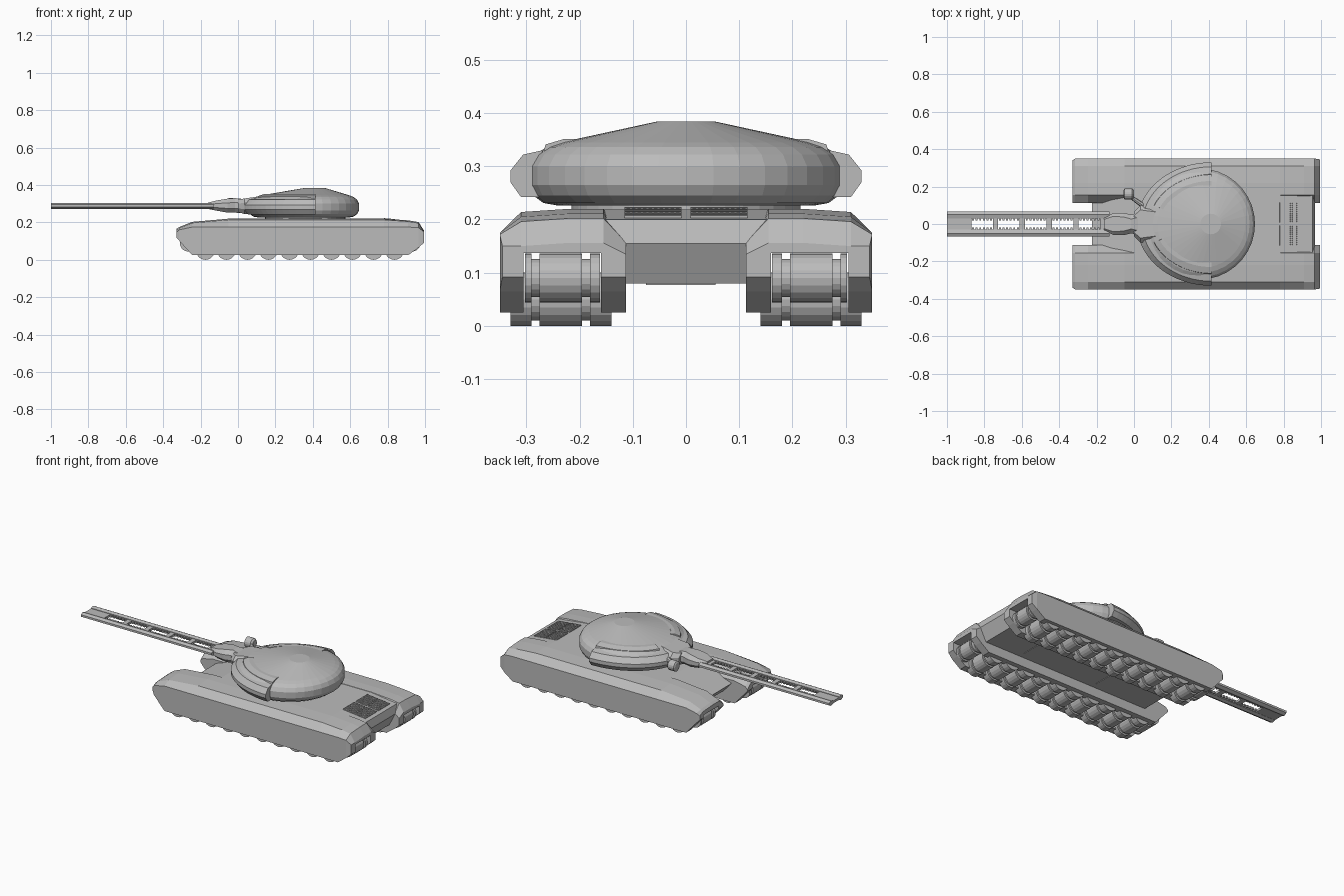
import bpy, bmesh, math
from mathutils import Matrix, Vector

old = bpy.data.objects.get("Cube")
if old:
    bpy.data.objects.remove(old)

grey = bpy.data.materials.new("armour_grey")
grey.use_nodes = True
grey.diffuse_color = (0.5, 0.5, 0.5, 1)
grey.node_tree.nodes["Principled BSDF"].inputs["Base Color"].default_value = (0.5, 0.5, 0.5, 1)


def finish(name, bm):
    bmesh.ops.recalc_face_normals(bm, faces=bm.faces)
    mesh = bpy.data.meshes.new(name)
    bm.to_mesh(mesh)
    bm.free()
    mesh.materials.append(grey)
    obj = bpy.data.objects.new(name, mesh)
    bpy.context.collection.objects.link(obj)
    return obj


def loft(name, sections):
    """Skin a row of closed sections and cap both ends."""
    bm = bmesh.new()
    rings = [[bm.verts.new(p) for p in s] for s in sections]
    n = len(rings[0])
    for a, b in zip(rings, rings[1:]):
        for i in range(n):
            j = (i + 1) % n
            bm.faces.new((a[i], a[j], b[j], b[i]))
    bm.faces.new(rings[0])
    bm.faces.new(rings[-1])
    return finish(name, bm)


def boxes(name, items):
    """Several boxes, each given as centre and size, in one object."""
    bm = bmesh.new()
    for c, s in items:
        bmesh.ops.create_cube(bm, size=1, matrix=Matrix.Translation(c) @ Matrix.Diagonal((*s, 1)))
    return finish(name, bm)


def circle(centre, r, axis, n):
    c = Vector(centre)
    pts = []
    for i in range(n):
        t = math.tau * i / n
        u, v = r * math.cos(t), r * math.sin(t)
        pts.append(c + Vector({"x": (0, u, v), "y": (u, 0, v), "z": (u, v, 0)}[axis]))
    return pts


def octagon(x, half, low, high, cut=0.3):
    """Chamfered rectangle across the x axis."""
    c = (high - low) * cut
    side = [(half - c, low), (half, low + c), (half, high - c), (half - c, high)]
    return [(x, y, z) for y, z in side] + [(x, -y, z) for y, z in reversed(side)]


# Track pods: x, skirt bottom, skirt top, roof, outer wall
stations = [
    (-0.33, 0.12, 0.145, 0.165, 0.34), (-0.315, 0.103, 0.16, 0.175, 0.35),
    (-0.245, 0.025, 0.175, 0.203, 0.35), (-0.05, 0.025, 0.175, 0.22, 0.35),
    (0.78, 0.025, 0.175, 0.22, 0.35), (0.91, 0.025, 0.175, 0.211, 0.35),
    (0.965, 0.065, 0.172, 0.202, 0.35), (0.995, 0.092, 0.15, 0.156, 0.345)]


def pod_section(s, x, low, mid, top, out):
    ceiling = 0.137
    pts = [(out, low), (out, mid), (0.31, top - 0.006), (0.22, top), (0.155, top),
           (0.113, mid - 0.015), (0.113, low), (0.16, low), (0.16, ceiling),
           (0.305, ceiling), (0.305, low)]
    return [(x, s * y, z) for y, z in pts]


for s, side in ((1, "right"), (-1, "left")):
    loft("track_pod_" + side, [pod_section(s, *st) for st in stations])

    # Grooved rollers, with a raised one at either end
    spots = [(-0.174 + 0.1123 * i, 0.05, 0.05) for i in range(10)]
    spots += [(-0.265, 0.09, 0.046), (0.93, 0.09, 0.046)]
    for i, (x, z, r) in enumerate(spots):
        profile = [(0.14, r), (0.18, r), (0.18, r - 0.01), (0.195, r - 0.01), (0.195, r),
                   (0.275, r), (0.275, r - 0.01), (0.29, r - 0.01), (0.29, r), (0.33, r)]
        if z > 0.06:
            profile = [(max(0.162, min(0.303, y)), q) for y, q in profile]
        loft(f"roller_{side}_{i + 1}", [circle((x, s * y, z), q, "y", 20) for y, q in profile])

# Central hull with sloping nose and rear deck
hull = [(-0.17, 0.08), (-0.225, 0.14), (0.0, 0.2185), (0.78, 0.2185),
        (0.955, 0.2), (0.968, 0.155), (0.93, 0.08)]
loft("hull", [[(x, y, z) for x, z in hull] for y in (-0.157, 0.157)])
boxes("belly_hatches", [((x, y, 0.079), (0.2, 0.07, 0.005)) for x in (0.1, 0.6) for y in (-0.04, 0.02)])

# Engine grille: four panels of crossed bars
bars = []
for px in (0.815, 0.895):
    for py in (-0.062, 0.062):
        bars += [((px, py + (i - 5) * 0.0104, 0), (0.07, 0.004, 0.006)) for i in range(11)]
        bars += [((px + (i - 3) * 0.0112, py, 0), (0.004, 0.108, 0.007)) for i in range(7)]
grille = boxes("engine_grille", bars)
tilt = Matrix.Translation((0.78, 0, 0.22)) @ Matrix.Rotation(0.105, 4, "Y") @ Matrix.Translation((-0.78, 0, 0))
grille.data.transform(tilt)

# Turret ring and domed turret with its peak set back
loft("turret_ring", [circle((0.36, 0, z), 0.215, "z", 36) for z in (0.21, 0.232)])
dome = [(0.35, 0.24, 0.226), (0.35, 0.268, 0.231), (0.35, 0.287, 0.245), (0.35, 0.297, 0.265),
        (0.35, 0.297, 0.3), (0.352, 0.284, 0.322), (0.356, 0.262, 0.336), (0.36, 0.235, 0.345),
        (0.41, 0.055, 0.384)]
loft("turret_dome", [circle((x, 0, z), r, "z", 36) for x, r, z in dome])


# Curved cheek armour and stepped roof strips
def cheek(name, s, section, last, steps=14):
    rows = []
    for i in range(steps + 1):
        t = math.radians(90 + (last - 90) * i / steps)
        rows.append([(0.415 + a * math.cos(t), s * b * math.sin(t), z) for a, b, z in section])
    loft(name, rows)


cheek_section = [(0.33, 0.275, 0.242), (0.375, 0.31, 0.242), (0.4, 0.33, 0.27),
                 (0.4, 0.33, 0.292), (0.37, 0.306, 0.322), (0.32, 0.27, 0.33)]
strip_section = [(0.335, 0.268, 0.325), (0.33, 0.264, 0.341), (0.3, 0.23, 0.351),
                 (0.28, 0.205, 0.351), (0.28, 0.205, 0.325)]
for s, side in ((1, "right"), (-1, "left")):
    cheek("cheek_armour_" + side, s, cheek_section, 164)
    cheek("roof_strip_" + side, s, strip_section, 158)

# Turret nose and gun mantlet
loft("turret_nose", [octagon(0.0, 0.065, 0.255, 0.322), octagon(0.035, 0.1, 0.245, 0.328),
                     octagon(0.15, 0.09, 0.245, 0.345)])
loft("mantlet", [octagon(-0.16, 0.035, 0.272, 0.306), octagon(-0.11, 0.058, 0.262, 0.318),
                 octagon(-0.055, 0.06, 0.252, 0.327), octagon(-0.015, 0.05, 0.252, 0.33),
                 octagon(0.03, 0.06, 0.25, 0.325)])

# Sensor drum beside the gun, on an arm
drum = [(-0.055, 0.022), (-0.05, 0.03), (-0.01, 0.03), (0.0, 0.02)]
loft("sensor_drum", [circle((x, 0.16, 0.3), r, "x", 16) for x, r in drum])
loft("sensor_arm", [circle((-0.025, 0.15, 0.295), 0.012, "x", 8), circle((0.06, 0.09, 0.29), 0.018, "x", 8)])

# Twin-rail gun with slotted bridge
rail = [(0.03, 0.28), (0.048, 0.273), (0.067, 0.283), (0.067, 0.295), (0.05, 0.304), (0.03, 0.298)]
for s, side in ((1, "right"), (-1, "left")):
    loft("gun_rail_" + side, [[(x, s * y, z) for y, z in rail] for x in (-1.0, -0.13)])
slots = [(-0.87 + 0.1435 * i, -0.755 + 0.1435 * i) for i in range(5)]
edges = [-1.0] + [e for slot in slots for e in slot] + [-0.13]
bridges = [(a, b) for a, b in zip(edges[::2], edges[1::2])]
boxes("gun_bridges", [(((a + b) / 2, 0, 0.288), (b - a, 0.064, 0.014)) for a, b in bridges])
teeth = []
for a, b in slots:
    for y in (-0.025, 0.025):
        teeth += [((a + (b - a) * (i + 0.5) / 6, y, 0.289), (0.01, 0.014, 0.012)) for i in range(6)]
boxes("slot_teeth", teeth)
